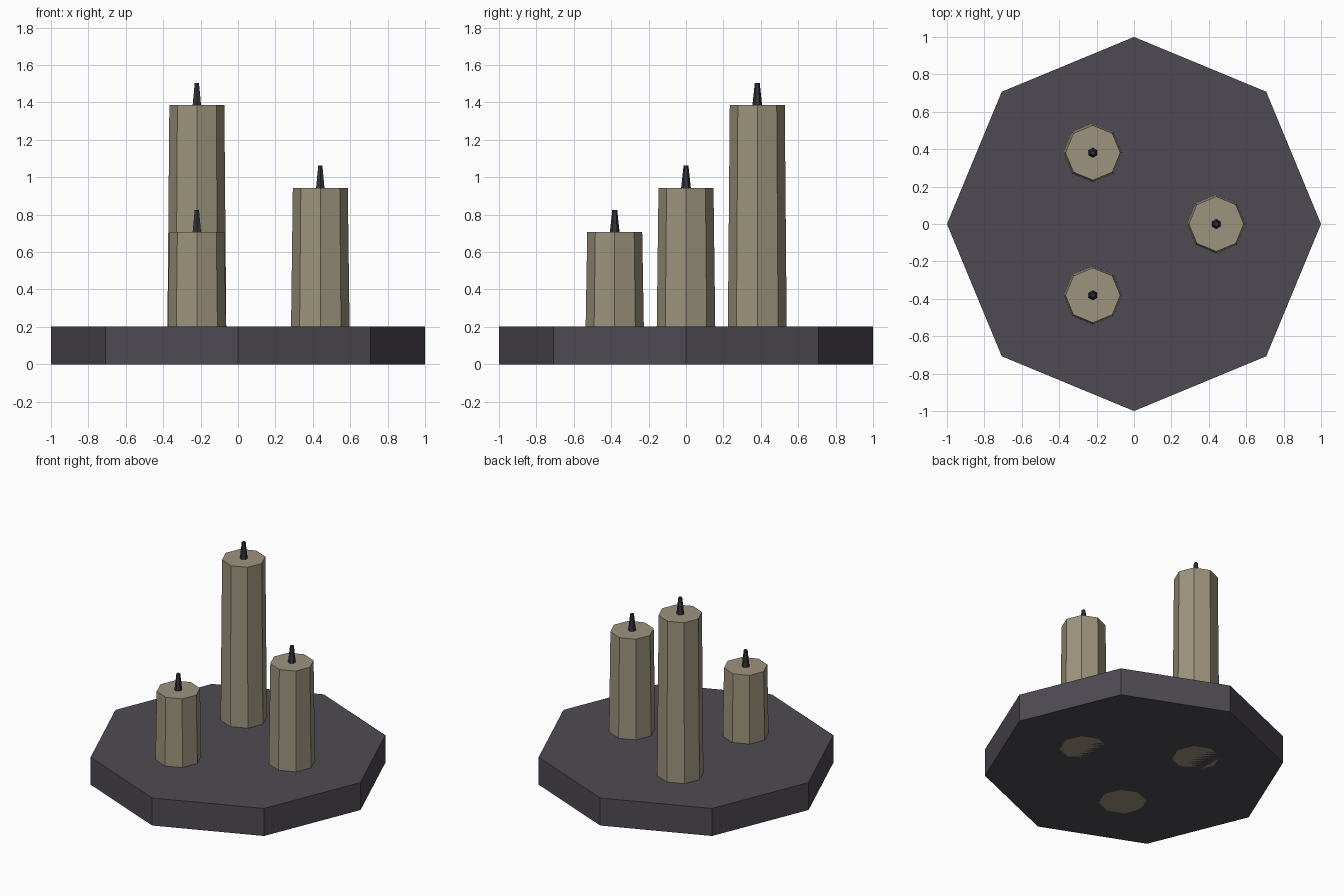
import bpy
import math

if "Cube" in bpy.data.objects:
    bpy.data.objects.remove(bpy.data.objects["Cube"])


def material(name, srgb):
    m = bpy.data.materials.new(name)
    lin = [((c / 255 + 0.055) / 1.055) ** 2.4 for c in srgb]
    m.diffuse_color = (*lin, 1.0)
    m.use_nodes = True
    m.node_tree.nodes["Principled BSDF"].inputs["Base Color"].default_value = m.diffuse_color
    return m


stone = material("dark_stone", (78, 74, 82))
wax = material("tan_wax", (157, 148, 125))
char = material("charred_wick", (52, 51, 58))


def prism(name, sides, r_bottom, r_top, x, y, z0, z1, mat, turn=0.0):
    """Flat-faced tapered prism with a corner pointing along the turn angle."""
    bpy.ops.mesh.primitive_cone_add(vertices=sides, radius1=r_bottom, radius2=r_top,
                                    depth=z1 - z0, location=(x, y, (z0 + z1) / 2),
                                    rotation=(0, 0, turn))
    ob = bpy.context.object
    ob.name = name
    ob.data.materials.append(mat)
    return ob


# Octagonal base plate
prism("base_plate", 8, 1.0, 1.0, 0, 0, 0, 0.203, stone)

# Three candles spaced evenly in a ring, each with a tapered wick
RING = 0.44
candles = [("medium", 0, 0.942), ("tall", 120, 1.385), ("short", 240, 0.706)]
for label, deg, top in candles:
    a = math.radians(deg)
    x, y = RING * math.cos(a), RING * math.sin(a)
    prism(label + "_candle", 8, 0.159, 0.147, x, y, 0, top, wax)
    prism(label + "_wick", 6, 0.026, 0.013, x, y, top, top + 0.12, char)
